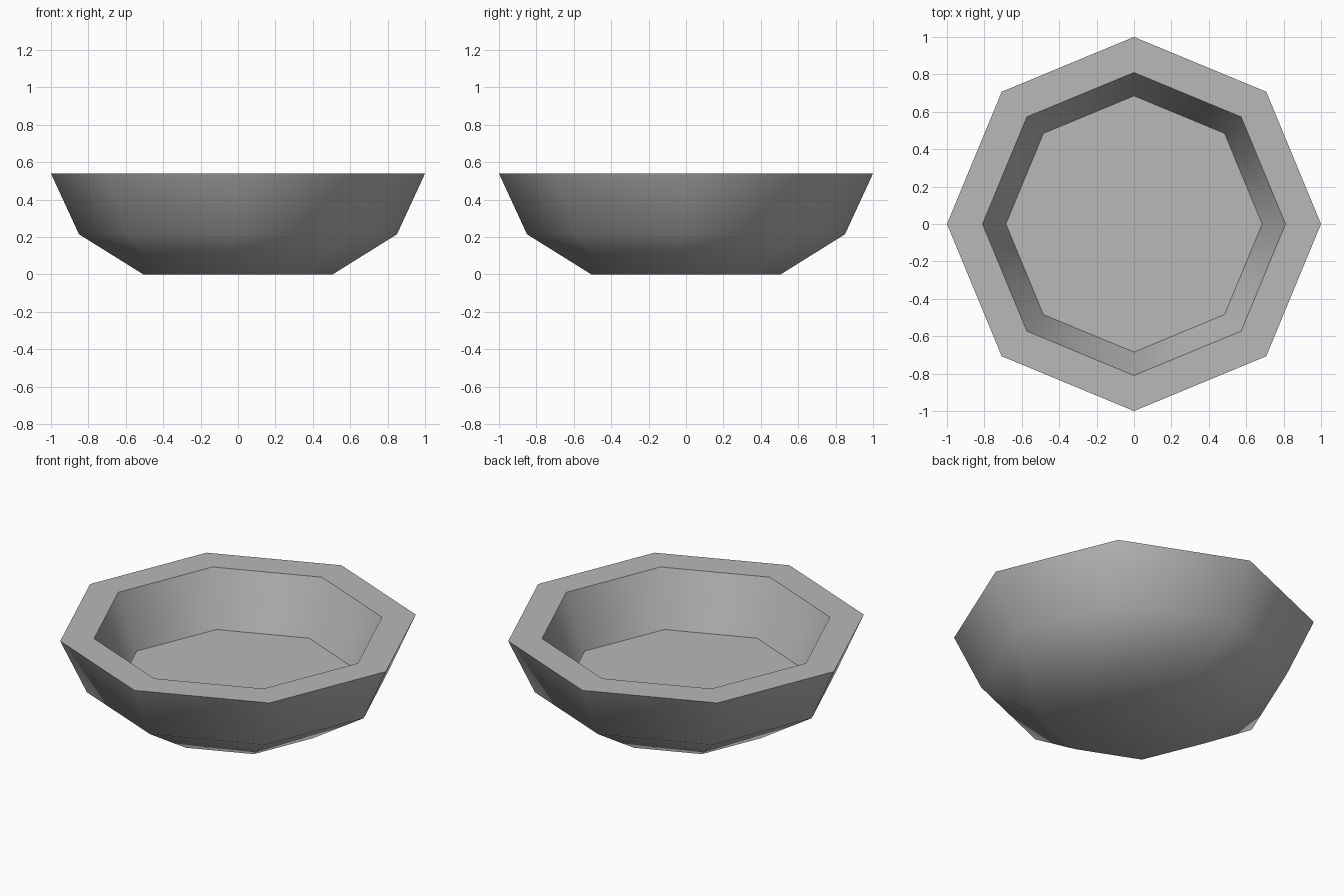
import bpy
import bmesh
from math import cos, sin, tau, radians

# Remove the default cube
cube = bpy.data.objects.get("Cube")
if cube:
    bpy.data.objects.remove(cube, do_unlink=True)

SIDES = 8
# Bowl section (radius, height), from the underside over the rim to the inner floor
PROFILE = [(0.505, 0.0), (0.85, 0.215), (1.0, 0.54), (0.81, 0.54), (0.685, 0.215)]

# Plain grey clay
grey = bpy.data.materials.new("grey_clay")
grey.use_nodes = True
colour = (0.48, 0.48, 0.48, 1.0)
grey.diffuse_color = colour
grey.node_tree.nodes["Principled BSDF"].inputs["Base Color"].default_value = colour

# Octagonal bowl, corners on the axes
bm = bmesh.new()
rings = [[bm.verts.new((r * cos(tau * i / SIDES), r * sin(tau * i / SIDES), z))
          for i in range(SIDES)] for r, z in PROFILE]
for low, high in zip(rings, rings[1:]):
    for i in range(SIDES):
        j = (i + 1) % SIDES
        bm.faces.new((low[i], low[j], high[j], high[i]))
bm.faces.new(rings[0][::-1])  # underside
bm.faces.new(rings[-1])       # inner floor
bmesh.ops.recalc_face_normals(bm, faces=bm.faces)

mesh = bpy.data.meshes.new("bowl")
bm.to_mesh(mesh)
bm.free()
mesh.materials.append(grey)
bowl = bpy.data.objects.new("bowl", mesh)
bpy.context.collection.objects.link(bowl)

# Smooth walls, crisp rim and floor edge
bpy.ops.object.select_all(action="DESELECT")
bowl.select_set(True)
bpy.context.view_layer.objects.active = bowl
bpy.ops.object.shade_smooth_by_angle(angle=radians(60))
